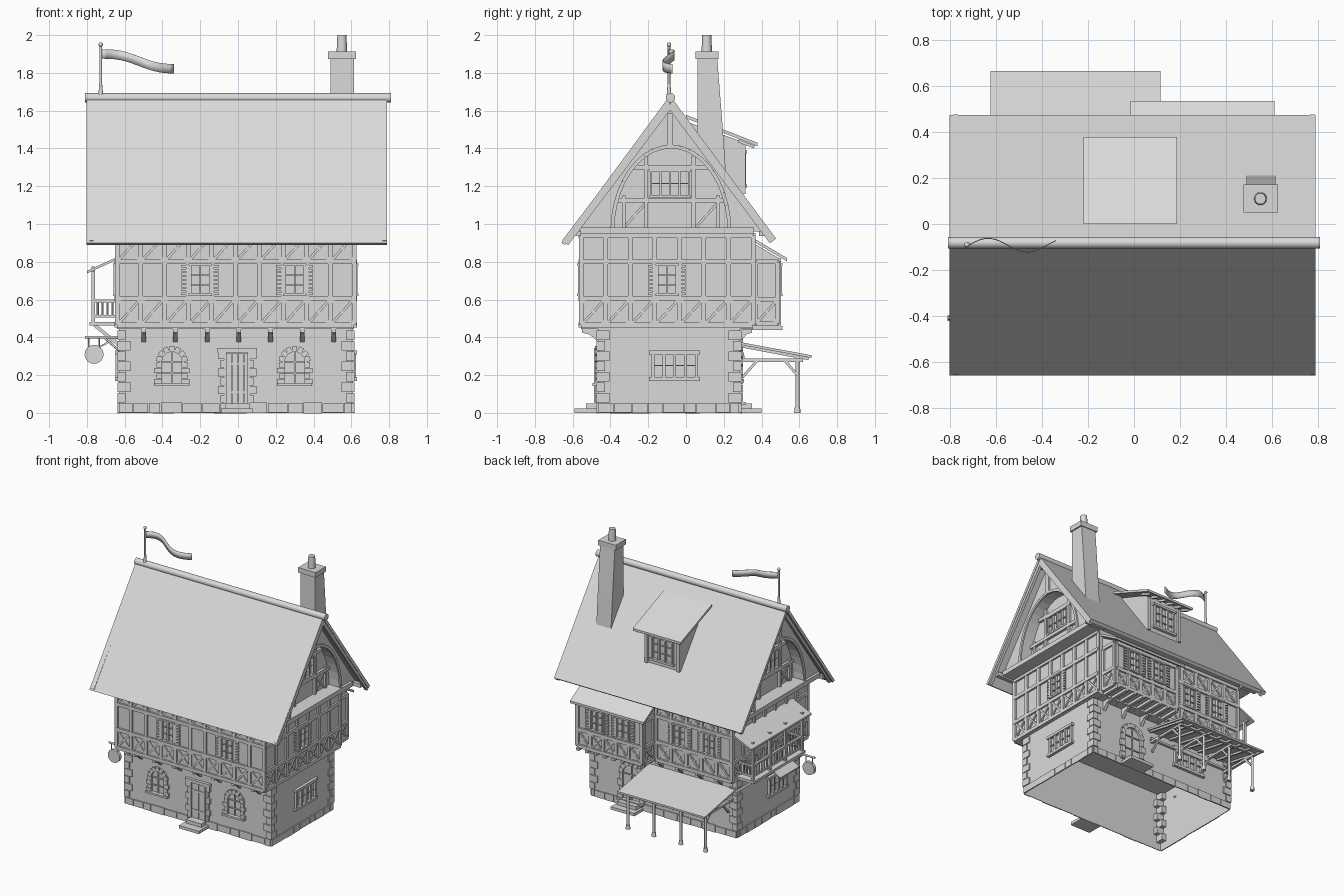
import bpy, bmesh, math, random
from mathutils import Vector as V, Matrix

random.seed(4)
if "Cube" in bpy.data.objects:
    bpy.data.objects.remove(bpy.data.objects["Cube"])

grey = bpy.data.materials.new("plain_grey")
grey.use_nodes = True
grey.diffuse_color = (0.7, 0.7, 0.7, 1)
grey.node_tree.nodes["Principled BSDF"].inputs["Base Color"].default_value = (0.7, 0.7, 0.7, 1)


def finish(bm, name, smooth=False, solid=0):
    bmesh.ops.recalc_face_normals(bm, faces=bm.faces)
    me = bpy.data.meshes.new(name)
    bm.to_mesh(me)
    bm.free()
    me.materials.append(grey)
    if smooth:
        me.polygons.foreach_set("use_smooth", [True] * len(me.polygons))
        me.set_sharp_from_angle(angle=math.radians(35))
    ob = bpy.data.objects.new(name, me)
    bpy.context.collection.objects.link(ob)
    if solid:
        ob.modifiers.new("thickness", "SOLIDIFY").thickness = solid
    return ob


def box(bm, x0, x1, y0, y1, z0, z1):
    m = Matrix.Translation(((x0 + x1) / 2, (y0 + y1) / 2, (z0 + z1) / 2))
    return bmesh.ops.create_cube(bm, size=1, matrix=m @ Matrix.Diagonal((x1 - x0, y1 - y0, z1 - z0, 1)))


def bar(bm, a, b, w, t, n):
    """Timber from a to b, w wide, standing t proud along n."""
    a, b, n = V(a), V(b), V(n)
    d = b - a
    s = n.cross(d).normalized()
    m = Matrix((d, s * w, n * t)).transposed().to_4x4()
    m.translation = (a + b) / 2 + n * t / 2
    bmesh.ops.create_cube(bm, size=1, matrix=m)


def rod(bm, a, b, r, r2=None, n=12):
    a, b = V(a), V(b)
    m = Matrix.Translation((a + b) / 2) @ (b - a).to_track_quat("Z", "Y").to_matrix().to_4x4()
    bmesh.ops.create_cone(bm, cap_ends=True, segments=n, radius1=r, radius2=r if r2 is None else r2,
                          depth=(b - a).length, matrix=m)


def prism(bm, pts, axis, lo, hi):
    """Extrude a 2D outline along x (outline is y,z) or y (outline is x,z)."""
    put = (lambda p, h: (h, *p)) if axis == "x" else (lambda p, h: (p[0], h, p[1]))
    f = bm.faces.new([bm.verts.new(put(p, lo)) for p in pts])
    new = bmesh.ops.extrude_face_region(bm, geom=[f])["geom"]
    move = V((hi - lo, 0, 0)) if axis == "x" else V((0, hi - lo, 0))
    bmesh.ops.translate(bm, vec=move, verts=[v for v in new if isinstance(v, bmesh.types.BMVert)])


def slab(name, p, q, axis, lo, hi, t=0.018):
    bm = bmesh.new()
    prism(bm, [p, q, (q[0], q[1] - t), (p[0], p[1] - t)], axis, lo, hi)
    return finish(bm, name)


def wall(axis, pos, sign):
    """Wall plane: a map from (along, height) to a point, with its normal."""
    if axis == "x":
        return (lambda u, z: V((pos, u, z))), V((sign, 0, 0))
    return (lambda u, z: V((u, pos, z))), V((0, sign, 0))


def cross(bm, w, u0, u1, z0, z1, wd=0.014):
    bar(bm, w[0](u0, z0), w[0](u1, z1), wd, 0.008, w[1])
    bar(bm, w[0](u0, z1), w[0](u1, z0), wd, 0.007, w[1])


def framing(bm, w, u0, u1, n, rows, braced):
    for z in rows:
        bar(bm, w[0](u0, z), w[0](u1, z), 0.026, 0.014, w[1])
    step = (u1 - u0) / n
    for i in range(n + 1):
        bar(bm, w[0](u0 + i * step, rows[0]), w[0](u0 + i * step, rows[-1]), 0.024, 0.012, w[1])
    for i in range(n):
        for r in braced:
            cross(bm, w, u0 + i * step, u0 + (i + 1) * step, rows[r], rows[r + 1])


def window(bm, w, u, z0, z1, width, panes=2, bars=3, fw=0.016):
    h = width / 2
    for z in (z0, z1):
        bar(bm, w[0](u - h - fw, z), w[0](u + h + fw, z), fw, 0.022, w[1])
    for i in range(panes + 1):
        x = u - h + width * i / panes
        bar(bm, w[0](x, z0), w[0](x, z1), fw * 0.8, 0.018, w[1])
    for i in range(1, bars):
        z = z0 + (z1 - z0) * i / bars
        bar(bm, w[0](u - h, z), w[0](u + h, z), 0.006, 0.01, w[1])


def arched(bm, w, u, z0, zs, r):
    """Stone surround with side blocks and a ring of voussoirs."""
    for s in (-1, 1):
        for i in range(4):
            z, x = z0 + (zs - z0) * (i + 0.5) / 4, 0.03 if i % 2 else 0.042
            bar(bm, w[0](u + s * r, z), w[0](u + s * (r + x), z), (zs - z0) / 4.3, 0.016, w[1])
    for i in range(7):
        a = math.pi * (i + 0.5) / 7
        c, s = math.cos(a), math.sin(a)
        bar(bm, w[0](u + r * c, zs + r * s), w[0](u + (r + 0.032) * c, zs + (r + 0.032) * s), r * 0.52, 0.016, w[1])
    bar(bm, w[0](u - r - 0.04, z0), w[0](u + r + 0.04, z0), 0.014, 0.03, w[1])
    bar(bm, w[0](u, z0), w[0](u, zs + r), 0.008, 0.008, w[1])
    for i in (1, 2):
        z = z0 + (zs - z0) * i / 2
        bar(bm, w[0](u - r, z), w[0](u + r, z), 0.007, 0.008, w[1])


# Ground floor: hollow stone shell, open underneath
X0, X1, Y0, Y1 = -0.63, 0.608, -0.465, 0.285
bm = bmesh.new()
box(bm, X0, X1, Y0, Y1, 0, 0.445)
bmesh.ops.delete(bm, geom=[f for f in bm.faces if f.normal.z < -0.5], context="FACES")
finish(bm, "ground_floor_walls")
g_front, g_back = wall("y", Y0, -1), wall("y", Y1, 1)
g_right, g_left = wall("x", X1, 1), wall("x", X0, -1)

# Plinth stones and corner quoins
bm = bmesh.new()
for w, a, b in ((g_front, X0, X1), (g_back, X0, X1), (g_right, Y0, Y1), (g_left, Y0, Y1)):
    u = a
    while u < b - 0.01:
        e = min(b, u + random.uniform(0.06, 0.12))
        bar(bm, w[0](u, 0.026), w[0](e - 0.004, 0.026), random.uniform(0.046, 0.058), 0.008, w[1])
        u = e
for cx, sx in ((X0, 1), (X1, -1)):
    for cy, sy in ((Y0, 1), (Y1, -1)):
        for i in range(7):
            lx, ly = (0.06, 0.035) if i % 2 else (0.035, 0.06)
            z = 0.056 + i * 0.055
            xs, ys = sorted((cx - sx * 0.009, cx + sx * lx)), sorted((cy - sy * 0.009, cy + sy * ly))
            box(bm, *xs, *ys, z, z + 0.05)
finish(bm, "plinth_and_quoins")

# Ground floor openings
bm = bmesh.new()
for u in (-0.35, 0.3):
    arched(bm, g_front, u, 0.15, 0.27, 0.052)
arched(bm, g_back, 0.26, 0.05, 0.25, 0.07)
for w, u, z0, z1, wd in ((g_right, -0.06, 0.18, 0.32, 0.23), (g_left, -0.2, 0.18, 0.32, 0.2), (g_back, -0.25, 0.17, 0.31, 0.24)):
    window(bm, w, u, z0, z1, wd, 4, 2, 0.02)
finish(bm, "ground_floor_windows")

# Front door with stone surround
bm = bmesh.new()
for i in range(4):
    u = -0.05 + i * 0.032
    bar(bm, g_front[0](u, 0.05), g_front[0](u, 0.315), 0.03, 0.008, g_front[1])
for z in (0.11, 0.26):
    bar(bm, g_front[0](-0.06, z), g_front[0](0.05, z), 0.014, 0.012, g_front[1])
for s in (-1, 1):
    for i in range(6):
        u, z = -0.005 + s * 0.068, 0.075 + i * 0.046
        bar(bm, g_front[0](u, z), g_front[0](u + s * (0.034 if i % 2 else 0.02), z), 0.042, 0.018, g_front[1])
    bar(bm, g_front[0](-0.005 + s * 0.062, 0.05), g_front[0](-0.005 + s * 0.062, 0.32), 0.014, 0.022, g_front[1])
bar(bm, g_front[0](-0.11, 0.332), g_front[0](0.1, 0.332), 0.024, 0.022, g_front[1])
finish(bm, "front_door")

bm = bmesh.new()
box(bm, -0.09, 0.08, -0.59, Y0, 0, 0.022)
box(bm, -0.07, 0.06, -0.53, Y0, 0.022, 0.05)
box(bm, 0.16, 0.36, Y1, 0.4, 0, 0.022)
box(bm, 0.18, 0.34, Y1, 0.35, 0.022, 0.05)
finish(bm, "door_steps")

# Upper floor, attic and rear bay
UX0, UX1, UY0, UY1 = -0.64, 0.615, -0.555, 0.355
bm = bmesh.new()
box(bm, UX0, UX1, UY0, UY1, 0.445, 0.96)
prism(bm, [(-0.56, 0.96), (-0.085, 1.62), (0.39, 0.96)], "x", UX0, UX1)
finish(bm, "upper_walls")
bm = bmesh.new()
prism(bm, [(UY1, 0.46), (0.49, 0.46), (0.49, 0.82), (UY1, 0.9)], "x", 0.02, 0.585)
finish(bm, "rear_bay_walls")
slab("rear_bay_roof", (0.34, 0.935), (0.535, 0.82), "x", -0.015, 0.612)

u_front, u_back = wall("y", UY0, -1), wall("y", UY1, 1)
u_right, u_left, bay = wall("x", UX1, 1), wall("x", UX0, -1), wall("y", 0.49, 1)
rows = [0.465, 0.605, 0.8, 0.94]
bm = bmesh.new()
framing(bm, u_front, UX0, UX1, 10, rows, (0, 2))
framing(bm, u_back, UX0, 0.0, 5, rows, (0, 2))
framing(bm, bay, 0.03, 0.575, 5, [0.472, 0.6, 0.805], (0,))
for w in (u_right, u_left):
    framing(bm, w, UY0, UY1, 7, rows, (0,))
for pos, s in ((0.02, -1), (0.585, 1)):
    framing(bm, wall("x", pos, s), 0.37, 0.485, 1, [0.472, 0.6, 0.8], (0,))
finish(bm, "timber_framing")

# Upper windows with shutters
bm = bmesh.new()
for w, us in ((u_front, (-0.2, 0.3)), (u_back, (-0.45, -0.2)), (bay, (0.19, 0.41)), (u_right, (-0.1,)), (u_left, (-0.1,))):
    for u in us:
        window(bm, w, u, 0.625, 0.785, 0.1, 2, 3, 0.012)
        for s in (-1, 1):
            for i in range(8):
                z = 0.63 + i * 0.021
                bar(bm, w[0](u + s * 0.062, z), w[0](u + s * 0.098, z), 0.014, 0.01, w[1])
finish(bm, "upper_windows")

# Corbels and joists under the overhangs
bm = bmesh.new()
for i in range(7):
    x = -0.5 + i * 0.168
    prism(bm, [(Y0, 0.445), (-0.55, 0.445), (-0.55, 0.425), (-0.51, 0.415), (Y0, 0.375)], "x", x - 0.012, x + 0.012)
    prism(bm, [(Y1, 0.445), (0.35, 0.445), (0.35, 0.425), (0.32, 0.415), (Y1, 0.375)], "x", x - 0.012, x + 0.012)
for i in range(8):
    x = 0.04 + i * 0.075
    box(bm, x - 0.012, x + 0.012, 0.3, 0.51, 0.44, 0.46)
finish(bm, "corbels")

# Gables: arched brace panel, framing and small window at each end
arch = [(-0.08 + 0.31 * math.cos(math.pi * i / 20), 0.96 + 0.45 * math.sin(math.pi * i / 20)) for i in range(21)]
for side, xw, name in ((1, UX1, "right"), (-1, UX0, "left")):
    bm = bmesh.new()
    prism(bm, [(-0.594, 0.96), (-0.085, 1.65), (0.424, 0.96)] + arch, "x", xw, xw + side * 0.09)
    finish(bm, name + "_gable_arch")
    bm = bmesh.new()
    w = wall("x", xw, side)
    outer = wall("x", xw + side * 0.09, side)
    for (ya, za), (yb, zb) in zip(arch, arch[1:]):
        bar(bm, outer[0](ya, za), outer[0](yb, zb), 0.02, 0.012, outer[1])
    bar(bm, outer[0](-0.085, 1.4), outer[0](-0.085, 1.64), 0.03, 0.016, outer[1])
    bar(bm, w[0](-0.56, 0.965), w[0](0.36, 0.965), 0.035, 0.11, w[1])
    for z, h in ((1.125, 0.29), (1.3, 0.2)):
        bar(bm, w[0](-0.08 - h, z), w[0](-0.08 + h, z), 0.024, 0.02, w[1])
    for y in (-0.33, -0.21, 0.04, 0.17):
        bar(bm, w[0](y, 0.97), w[0](y, 1.15 if abs(y + 0.08) > 0.2 else 1.36), 0.02, 0.018, w[1])
    cross(bm, w, -0.33, -0.21, 0.98, 1.115)
    cross(bm, w, 0.05, 0.17, 0.98, 1.115)
    window(bm, w, -0.085, 1.145, 1.285, 0.2, 4, 2, 0.012)
    # Barge boards, purlin ends
    for y, z in ((-0.64, 0.9), (0.46, 0.91)):
        bar(bm, (side * 0.765, -0.085, 1.635), (side * 0.765, y, z), 0.04, 0.022, w[1])
    for y, z in ((-0.085, 1.6), (-0.57, 0.95), (0.4, 0.95)):
        box(bm, *sorted((xw, side * 0.77)), y - 0.014, y + 0.014, z - 0.014, z + 0.014)
    finish(bm, name + "_gable_timbers")

# Main roof with ridge cap
bm = bmesh.new()
prism(bm, [(-0.66, 0.9), (-0.085, 1.68), (0.475, 0.925), (0.455, 0.91), (-0.085, 1.643), (-0.64, 0.89)], "x", -0.803, 0.79)
finish(bm, "main_roof")
bm = bmesh.new()
rod(bm, (-0.81, -0.082, 1.668), (0.81, -0.082, 1.668), 0.025, n=16)
finish(bm, "ridge_cap", True)

# Dormer
bm = bmesh.new()
prism(bm, [(-0.02, 1.55), (0.3, 1.435), (0.3, 1.14), (0.1, 1.3)], "x", -0.165, 0.135)
finish(bm, "dormer_walls")
slab("dormer_roof", (0.0, 1.578), (0.378, 1.43), "x", -0.22, 0.188)
bm = bmesh.new()
dw = wall("y", 0.3, 1)
window(bm, dw, -0.015, 1.2, 1.38, 0.17, 3, 3)
for u in (-0.153, 0.123):
    bar(bm, dw[0](u, 1.16), dw[0](u, 1.42), 0.024, 0.014, dw[1])
for i in range(6):
    x = -0.19 + i * 0.07
    bar(bm, (x, 0.28, 1.448), (x, 0.365, 1.415), 0.014, 0.016, (0, -0.36, -0.93))
finish(bm, "dormer_timbers")

# Chimney
bm = bmesh.new()
prism(bm, [(0.06, 1.88), (0.165, 1.88), (0.195, 1.5), (0.212, 1.26), (0.06, 1.4)], "x", 0.49, 0.615)
box(bm, 0.477, 0.626, 0.05, 0.172, 1.873, 1.912)
finish(bm, "chimney_stack")
bm = bmesh.new()
rod(bm, (0.55, 0.11, 1.91), (0.55, 0.11, 2.0), 0.028, 0.024, 16)
finish(bm, "chimney_pot", True)

# Rear porch on posts
slab("porch_roof", (Y1, 0.375), (0.665, 0.305), "x", -0.625, 0.115, 0.014)
bm = bmesh.new()
for x in (-0.58, -0.37, -0.14, 0.08):
    rod(bm, (x, 0.59, 0), (x, 0.59, 0.29), 0.01)
    rod(bm, (x, 0.59, 0), (x, 0.59, 0.03), 0.017, 0.014)
    box(bm, x - 0.01, x + 0.01, Y1, 0.62, 0.27, 0.287)
    bar(bm, (x, 0.59, 0.2), (x, 0.52, 0.28), 0.014, 0.014, (1, 0, 0))
    bar(bm, (x, 0.3, 0.19), (x, 0.38, 0.28), 0.014, 0.014, (1, 0, 0))
for y in (0.3, 0.59):
    box(bm, -0.61, 0.1, y - 0.01, y + 0.01, 0.287, 0.303)
for i in range(9):
    x = -0.6 + i * 0.087
    bar(bm, (x, 0.295, 0.36), (x, 0.65, 0.293), 0.014, 0.014, (0, -0.19, -0.98))
finish(bm, "porch_frame", True)

# Side balcony with its own roof
slab("balcony_roof", (-0.64, 0.825), (-0.8, 0.752), "y", -0.38, 0.35, 0.014)
bm = bmesh.new()
box(bm, -0.787, UX0, -0.33, 0.3, 0.462, 0.482)
for z in (0.505, 0.585):
    box(bm, -0.775, -0.757, -0.32, 0.29, z, z + 0.014)
    for y in (-0.32, 0.278):
        box(bm, -0.766, UX0, y, y + 0.012, z, z + 0.014)
for y in (-0.315, -0.11, 0.08, 0.285):
    box(bm, -0.775, -0.757, y - 0.009, y + 0.009, 0.48, 0.775)
    bar(bm, (X0, y, 0.36), (-0.76, y, 0.465), 0.018, 0.018, (0, 1, 0))
box(bm, -0.775, -0.757, -0.36, 0.33, 0.745, 0.762)
for i in range(19):
    y = -0.29 + i * 0.031
    rod(bm, (-0.766, y, 0.51), (-0.766, y, 0.59), 0.006, n=8)
for i in range(4):
    for y in (-0.314, 0.284):
        rod(bm, (-0.665 - i * 0.026, y, 0.51), (-0.665 - i * 0.026, y, 0.59), 0.006, n=8)
finish(bm, "balcony", True)
slab("window_awning", (X0, 0.41), (-0.74, 0.35), "y", -0.32, -0.09, 0.01)

# Hanging sign
bm = bmesh.new()
rod(bm, (X0, -0.41, 0.4), (-0.81, -0.41, 0.4), 0.007)
rod(bm, (X0, -0.41, 0.33), (-0.71, -0.41, 0.4), 0.006)
rod(bm, (-0.762, -0.422, 0.31), (-0.762, -0.398, 0.31), 0.05, n=24)
for x in (-0.79, -0.735):
    rod(bm, (x, -0.41, 0.4), (x, -0.41, 0.34), 0.004, n=8)
finish(bm, "hanging_sign", True)

# Flagpole and waving banner
bm = bmesh.new()
rod(bm, (-0.727, -0.09, 1.66), (-0.727, -0.09, 1.74), 0.014, 0.008)
rod(bm, (-0.727, -0.09, 1.68), (-0.727, -0.09, 1.95), 0.007)
bmesh.ops.create_uvsphere(bm, u_segments=12, v_segments=8, radius=0.012, matrix=Matrix.Translation((-0.727, -0.09, 1.95)))
finish(bm, "flagpole", True)
bm = bmesh.new()
last = None
for i in range(17):
    t = i / 16
    x, y = -0.72 + 0.38 * t, -0.09 + 0.03 * math.sin(t * 7)
    z = 1.9 - 0.075 * t + 0.012 * math.sin(t * 6)
    pair = [bm.verts.new((x, y, z - 0.025)), bm.verts.new((x, y, z + 0.025))]
    if last:
        bm.faces.new((last[0], pair[0], pair[1], last[1]))
    last = pair
finish(bm, "banner", True, 0.004)
